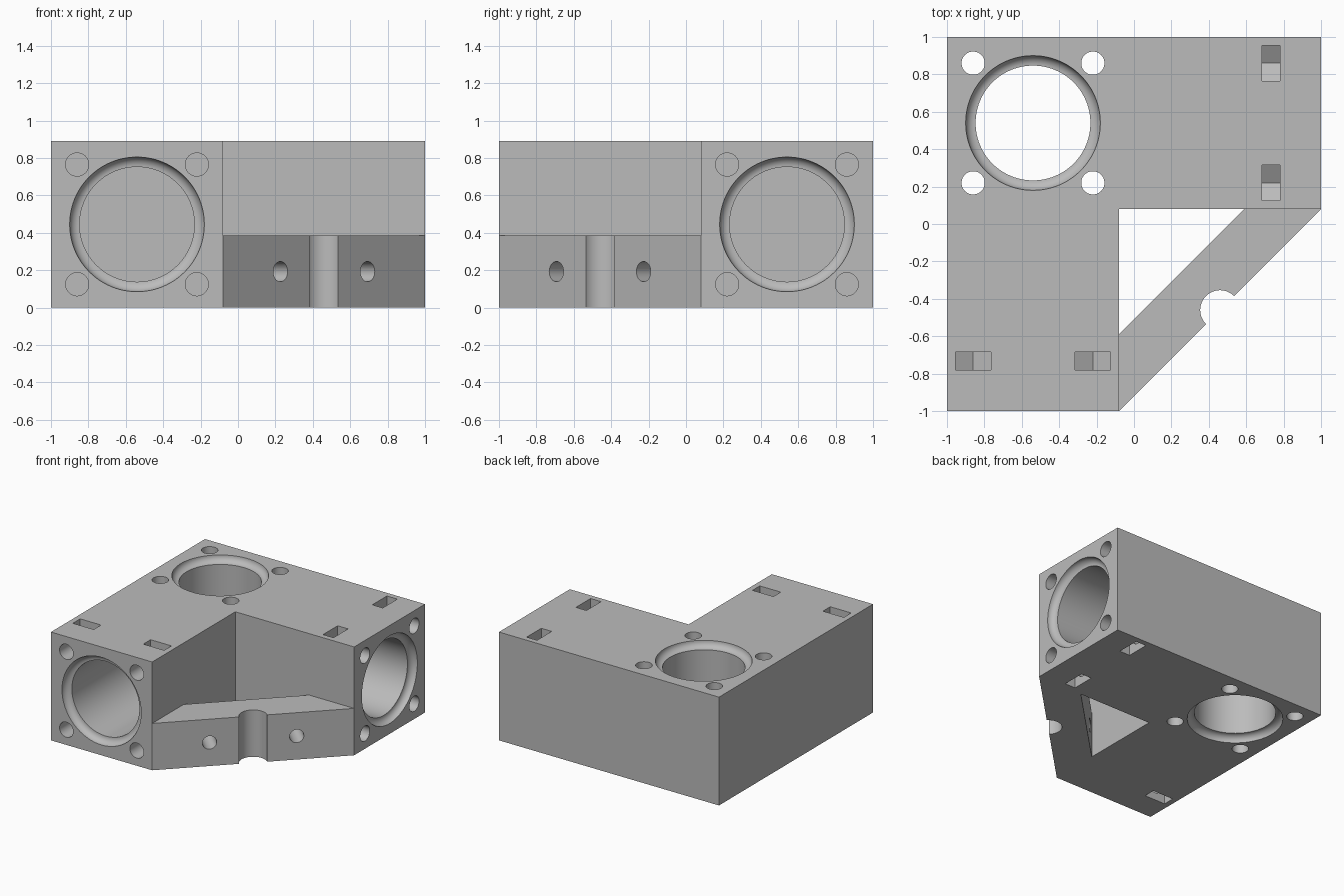
import bpy, bmesh, math
from mathutils import Matrix, Vector

old = bpy.data.objects.get("Cube")
if old:
    bpy.data.objects.remove(old, do_unlink=True)

H = 0.89            # body height
W = 0.92            # arm width
MID = H / 2
INNER = W - 1       # inner wall of the arms
C = -0.54           # bore axis offset
BORE, FLARE = 0.307, 0.053
BOLT, BOLT_R = 0.32, 0.062

grey = bpy.data.materials.new("plain grey")
grey.use_nodes = True
colour = (0.5, 0.5, 0.5, 1)
grey.diffuse_color = colour
grey.node_tree.nodes["Principled BSDF"].inputs["Base Color"].default_value = colour


def make(name, bm, matrix=Matrix()):
    bm.transform(matrix)
    bmesh.ops.recalc_face_normals(bm, faces=bm.faces)
    mesh = bpy.data.meshes.new(name)
    bm.to_mesh(mesh)
    bm.free()
    mesh.materials.append(grey)
    obj = bpy.data.objects.new(name, mesh)
    bpy.context.collection.objects.link(obj)
    return obj


def prism(name, outline, low, high, matrix=Matrix()):
    """Extrude an outline along local z."""
    bm = bmesh.new()
    face = bm.faces.new([bm.verts.new((x, y, low)) for x, y in outline])
    new = bmesh.ops.extrude_face_region(bm, geom=[face])["geom"]
    verts = [v for v in new if isinstance(v, bmesh.types.BMVert)]
    bmesh.ops.translate(bm, verts=verts, vec=(0, 0, high - low))
    return make(name, bm, matrix)


def lathe(name, profile, matrix, sides=96):
    """Revolve (radius, height) points around local z and cap both ends."""
    bm = bmesh.new()
    rings = []
    for r, h in profile:
        rings.append([bm.verts.new((r * math.cos(a), r * math.sin(a), h))
                      for a in (math.tau * i / sides for i in range(sides))])
    for a, b in zip(rings, rings[1:]):
        for i in range(sides):
            j = (i + 1) % sides
            bm.faces.new((a[i], a[j], b[j], b[i]))
    bm.faces.new(rings[0])
    bm.faces.new(rings[-1])
    return make(name, bm, matrix)


def cut(target, cutters):
    bpy.context.view_layer.objects.active = target
    for cutter in cutters:
        cutter.hide_render = True
        mod = target.modifiers.new("cut", "BOOLEAN")
        mod.operation, mod.solver, mod.object = "DIFFERENCE", "EXACT", cutter
        bpy.ops.object.modifier_apply(modifier=mod.name)
        bpy.data.objects.remove(cutter, do_unlink=True)


# Bore mouth: concave quarter-round seat running into the straight bore
mouth = [(BORE + FLARE, -0.02)]
for i in range(9):
    t = math.pi / 2 * i / 8
    mouth.append((BORE + FLARE * math.cos(t), FLARE * math.sin(t)))
corners = [(sx * BOLT, sy * BOLT) for sx in (-1, 1) for sy in (-1, 1)]

# L-shaped body
body = prism("corner_body", [(-1, -1), (INNER, -1), (INNER, -INNER),
                             (1, -INNER), (1, 1), (-1, 1)], 0, H)

# Vertical through bore, seated at both ends, with four bolt holes
cutters = [lathe("bore_cutter", mouth + [(r, H - h) for r, h in reversed(mouth)],
                 Matrix.Translation((C, -C, 0)))]
for dx, dy in corners:
    cutters.append(lathe("bolt_cutter", [(BOLT_R, -0.1), (BOLT_R, H + 0.1)],
                         Matrix.Translation((C + dx, -C + dy, 0)), 40))

# Both arms share one layout, reflected across the diagonal
swap = Matrix(((0, -1, 0, 0), (-1, 0, 0, 0), (0, 0, 1, 0), (0, 0, 0, 1)))
into = Matrix.Rotation(-math.pi / 2, 4, "X")      # local z points along +y
nut = 0.095
drop = nut / math.sqrt(3)
for arm in (Matrix(), swap):
    cutters.append(lathe("bore_cutter", mouth + [(BORE, 1 - INNER)],
                         arm @ Matrix.Translation((C, -1, MID)) @ into))
    for dx, dz in corners:
        place = arm @ Matrix.Translation((C + dx, -1, MID + dz)) @ into
        cutters.append(lathe("bolt_cutter", [(BOLT_R, -0.1), (BOLT_R, 0.45)], place, 40))
        # nut slot opening through the nearest top or bottom face
        up = -1 if dz > 0 else 1
        outline = [(-nut, up * 0.3), (nut, up * 0.3), (nut, -up * drop),
                   (0, -up * 2 * drop), (-nut, -up * drop)]
        cutters.append(prism("slot_cutter", outline, 0.22, 0.315, place))
cut(body, cutters)

# Low diagonal brace with a half-round notch and two cross holes
T = 0.385
brace = prism("diagonal_brace", [(INNER, -1), (1, -INNER), (0.59, -INNER),
                                 (INNER, -0.59)], 0, T)
m = W / 2
cutters = [lathe("notch_cutter", [(0.106, -0.1), (0.106, T + 0.1)],
                 Matrix.Translation((m, -m, 0)), 64)]
inward = Vector((-1, 1, 0)).to_track_quat("Z", "Y").to_matrix().to_4x4()
for s in (-1, 1):
    place = Matrix.Translation((m + s * 0.233, -m + s * 0.233, T / 2)) @ inward
    cutters.append(lathe("hole_cutter", [(0.054, -0.1), (0.054, 0.4)], place, 40))
cut(brace, cutters)

# Smooth round walls, sharp edges elsewhere
bpy.ops.object.select_all(action="DESELECT")
for obj in (body, brace):
    obj.select_set(True)
bpy.context.view_layer.objects.active = body
bpy.ops.object.shade_smooth_by_angle(angle=math.radians(30))
